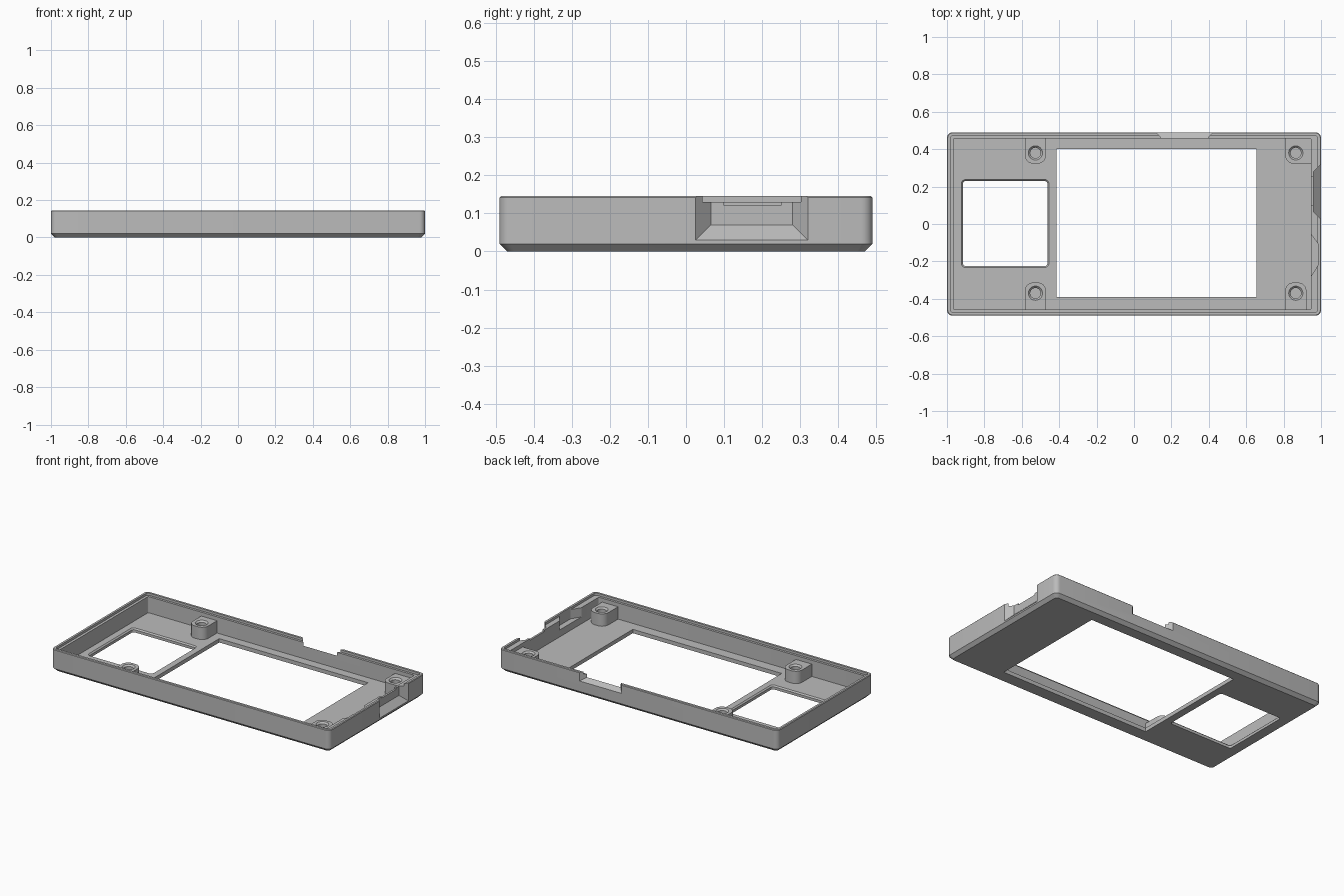
import bpy, bmesh, math

if "Cube" in bpy.data.objects:
    bpy.data.objects.remove(bpy.data.objects["Cube"])

grey = bpy.data.materials.new("plain grey")
grey.use_nodes = True
grey.diffuse_color = (0.5, 0.5, 0.5, 1)
grey.node_tree.nodes["Principled BSDF"].inputs["Base Color"].default_value = (0.5, 0.5, 0.5, 1)


def outline(x0, x1, y0, y1, z, radii=0.0, steps=6):
    """Rounded rectangle; radii run counter-clockwise from the +x +y corner."""
    if not isinstance(radii, (list, tuple)):
        radii = [radii] * 4
    corners = [(x1, y1, -1, -1), (x0, y1, 1, -1), (x0, y0, 1, 1), (x1, y0, -1, 1)]
    points = []
    for k, ((x, y, sx, sy), r) in enumerate(zip(corners, radii)):
        for i in range(steps + 1):
            a = (k + i / steps) * math.pi / 2
            points.append((x + sx * r + r * math.cos(a), y + sy * r + r * math.sin(a), z))
    return points


def circle(x, y, z, r):
    return [(x + r * math.cos(i * math.tau / 32), y + r * math.sin(i * math.tau / 32), z)
            for i in range(32)]


def loft(name, rings):
    """Closed solid through equal-sized rings, capped at both ends."""
    bm = bmesh.new()
    loops = [[bm.verts.new(p) for p in ring] for ring in rings]
    n = len(loops[0])
    for a, b in zip(loops, loops[1:]):
        for i in range(n):
            j = (i + 1) % n
            bm.faces.new((a[i], a[j], b[j], b[i]))
    bm.faces.new(loops[0][::-1])
    bm.faces.new(loops[-1])
    bmesh.ops.remove_doubles(bm, verts=bm.verts, dist=1e-5)
    bmesh.ops.recalc_face_normals(bm, faces=bm.faces)
    mesh = bpy.data.meshes.new(name)
    bm.to_mesh(mesh)
    bm.free()
    mesh.materials.append(grey)
    obj = bpy.data.objects.new(name, mesh)
    bpy.context.collection.objects.link(obj)
    return obj


def cut(target, cutter):
    mod = target.modifiers.new("cut", 'BOOLEAN')
    mod.operation = 'DIFFERENCE'
    mod.solver = 'EXACT'
    mod.object = cutter
    graph = bpy.context.evaluated_depsgraph_get()
    mesh = bpy.data.meshes.new_from_object(target.evaluated_get(graph))
    target.modifiers.clear()
    target.data = mesh
    bpy.data.objects.remove(cutter)


def finish(obj):
    bpy.ops.object.select_all(action='DESELECT')
    obj.select_set(True)
    bpy.context.view_layer.objects.active = obj
    bpy.ops.object.shade_smooth_by_angle(angle=math.radians(28))


# Tray: chamfered bottom, thin rim, inner ledge, floor
W, D, H = 1.0, 0.49, 0.145
FLOOR, LEDGE = 0.025, 0.13


def inset(d, z, r):
    return outline(-W + d, W - d, -D + d, D - d, z, r)


def cavity(z):
    return outline(-0.965, 0.947, -0.457, 0.457, z, 0.008)


tray = loft("tray", [
    inset(0.02, 0, 0.02), inset(0, 0.02, 0.03), inset(0, H - 0.004, 0.03),
    inset(0.004, H, 0.026), inset(0.018, H, 0.014), inset(0.018, LEDGE, 0.014),
    cavity(LEDGE), cavity(FLOOR)])

# Large display window
cut(tray, loft("window_cutter", [outline(-0.415, 0.655, -0.39, 0.4, z) for z in (-0.05, 0.06)]))

# Small window with eased upper edge
def small_window(e, z):
    return outline(-0.915 - e, -0.463 + e, -0.225 - e, 0.23 + e, z, 0.015 + e)


cut(tray, loft("small_window_cutter", [
    small_window(0, -0.05), small_window(0, 0.017), small_window(0.018, 0.035)]))


def side_quad(x, y0, y1, z0, z1=0.25):
    return [(x, y0, z0), (x, y1, z0), (x, y1, z1), (x, y0, z1)]


# Funnel-shaped plug recess in the left end, with a slot in the thin wall behind it
cut(tray, loft("plug_cutter", [
    side_quad(1.02, 0.005, 0.34, 0.01), side_quad(0.96, 0.065, 0.28, 0.07)]))
cut(tray, loft("slot_cutter", [
    side_quad(0.92, 0.1, 0.25, 0.12), side_quad(0.975, 0.1, 0.25, 0.12)]))

# Tapered pocket on the inside of the same wall
cut(tray, loft("pocket_cutter", [
    side_quad(0.927, -0.31, -0.03, 0.07), side_quad(0.984, -0.22, -0.105, 0.07)]))


# Flared notch in the back wall
def back_quad(y, x0, x1, z):
    return [(x0, y, z), (x1, y, z), (x1, y, 0.25), (x0, y, 0.25)]


cut(tray, loft("notch_cutter", [
    back_quad(0.44, 0.165, 0.375, 0.118), back_quad(0.51, 0.1, 0.44, 0.076)]))
finish(tray)

# Screw posts, rounded towards the middle and merged into the walls
TOP, R = 0.105, 0.057
for end, x in (("right", -0.527), ("left", 0.865)):
    for side, y, s in (("front", -0.37, -1), ("back", 0.38, 1)):
        x1 = x + R
        radii = [0.045, 0.045, 0, 0] if s < 0 else [0, 0, 0.045, 0.045]
        if end == "left" and s > 0:
            x1, radii[3] = 0.953, 0
        y0, y1 = sorted((y - s * R, s * 0.465))
        post = loft(f"{side}_{end}_post",
                    [outline(x - R, x1, y0, y1, z, radii) for z in (0.02, TOP)])
        # Blind screw hole with a countersink
        cut(post, loft("hole_cutter", [
            circle(x, y, 0.035, 0.028), circle(x, y, TOP - 0.01, 0.028),
            circle(x, y, TOP, 0.038), circle(x, y, TOP + 0.05, 0.038)]))
        finish(post)
